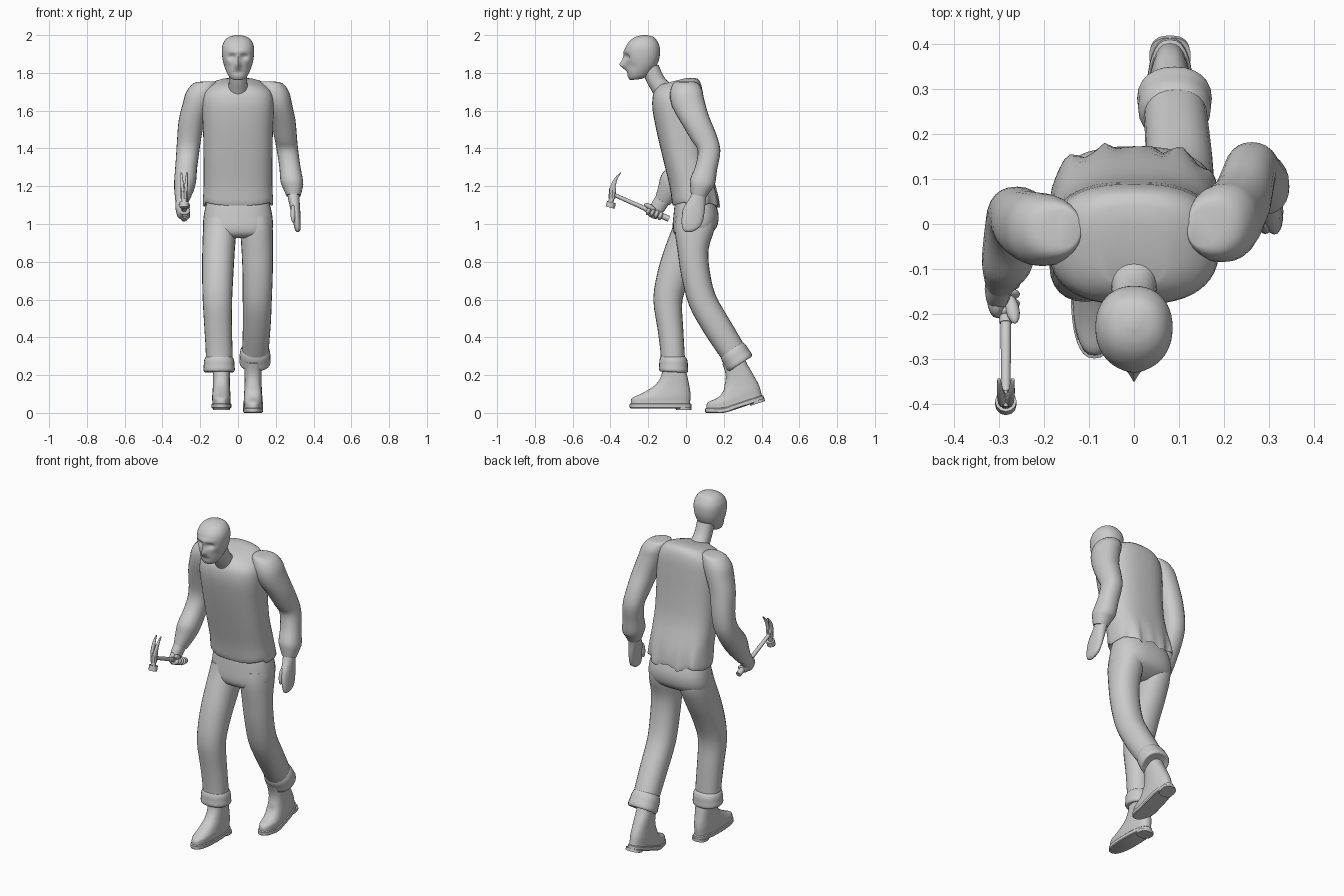
import bpy, bmesh, math
from mathutils import Vector


def finish(name, bm, angle=50):
    bmesh.ops.recalc_face_normals(bm, faces=bm.faces)
    me = bpy.data.meshes.new(name)
    bm.to_mesh(me)
    bm.free()
    for p in me.polygons:
        p.use_smooth = True
    me.set_sharp_from_angle(angle=math.radians(angle))
    ob = bpy.data.objects.new(name, me)
    bpy.context.collection.objects.link(ob)
    return ob


def spline(rings, k):
    """Catmull-Rom interpolation through ring parameters."""
    out = []
    for i in range(len(rings) - 1):
        a, b, c, d = (rings[max(0, min(len(rings) - 1, j))] for j in range(i - 1, i + 3))
        for s in range(k):
            t = s / k
            out.append([q + .5 * t * (r - p + t * (2 * p - 5 * q + 4 * r - w + t * (3 * (q - r) + w - p)))
                        for p, q, r, w in zip(a, b, c, d)])
    return out + [list(rings[-1])]


def loft(name, rings, n=24, k=3, p=2.2, deform=None, angle=50):
    """Rings are (x, y, z, x radius, y radius, slope of z over y)."""
    bm = bmesh.new()
    loops = []
    for x, y, z, rx, ry, sl in spline(rings, k):
        loop = []
        for i in range(n):
            a = 2 * math.pi * i / n
            c, s = math.cos(a), math.sin(a)
            dx = math.copysign(abs(c) ** (2 / p), c) * rx
            dy = math.copysign(abs(s) ** (2 / p), s) * ry
            co = Vector((x + dx, y + dy, z + sl * dy))
            loop.append(bm.verts.new(deform(co) if deform else co))
        loops.append(loop)
    for a, b in zip(loops, loops[1:]):
        for i in range(n):
            bm.faces.new((a[i], a[(i + 1) % n], b[(i + 1) % n], b[i]))
    bm.faces.new(loops[0])
    bm.faces.new(loops[-1])
    return finish(name, bm, angle)


def ball(name, loc, size, rot=(0, 0, 0)):
    bm = bmesh.new()
    bmesh.ops.create_uvsphere(bm, u_segments=16, v_segments=10, radius=1)
    ob = finish(name, bm)
    ob.location, ob.scale, ob.rotation_euler = loc, size, rot
    return ob


def rod(name, a, b, r1, r2, n=12):
    a, b = Vector(a), Vector(b)
    bm = bmesh.new()
    bmesh.ops.create_cone(bm, cap_ends=True, segments=n, radius1=r1, radius2=r2, depth=(b - a).length)
    ob = finish(name, bm, 40)
    ob.location = (a + b) / 2
    ob.rotation_euler = (b - a).to_track_quat('Z', 'Y').to_euler()
    return ob


# Head with sculpted face
FACE = [(-.033, 1.885, .019, .014, .018), (.033, 1.885, .019, .014, .018),
        (0, 1.842, .013, .02, -.03), (0, 1.875, .010, .025, -.012),
        (0, 1.912, .05, .012, -.007), (0, 1.803, .028, .006, .008),
        (-.062, 1.83, .02, .025, .010), (.062, 1.83, .02, .025, .010)]


def face(co):
    if co.y < -.22:
        x, z = co.x, co.z
        fade = min(1, (-.22 - co.y) / .05)
        for cx, cz, sx, sz, d in FACE:
            co.y += fade * d * math.exp(-((x - cx) / sx) ** 2 - ((z - cz) / sz) ** 2)
    return co


loft("head", [(0, -.262, 1.765, .02, .025, .1), (0, -.25, 1.778, .045, .052, .2),
              (0, -.238, 1.82, .067, .078, .15), (0, -.233, 1.86, .079, .088, .05),
              (0, -.231, 1.90, .085, .093, 0), (0, -.229, 1.94, .084, .089, 0),
              (0, -.225, 1.972, .07, .07, 0), (0, -.22, 1.991, .047, .046, 0),
              (0, -.22, 2.0, .012, .012, 0)], n=48, k=5, deform=face, angle=80)
loft("neck", [(0, -.08, 1.68, .065, .07, .6), (0, -.13, 1.72, .052, .045, .6),
              (0, -.165, 1.77, .048, .042, .5), (0, -.19, 1.83, .048, .045, .3)])


# Sweater with folds at the back hem
def folds(co):
    w = max(0, min(1, (1.25 - co.z) / .14))
    if co.y > .03:
        w *= min(1, (co.y - .03) / .08)
        co.y += .012 * w * math.sin(co.x * 75)
        co.z += .012 * w * math.sin(co.x * 45 + 1)
    elif co.y < 0:
        co.z += .02 * w * min(1, abs(co.x) / .18) ** 3
    return co


loft("sweater", [(0, .045, 1.16, .165, .10, 0), (0, .05, 1.11, .172, .112, 0),
                 (0, .05, 1.105, .186, .122, 0), (0, .035, 1.2, .182, .122, 0),
                 (0, -.005, 1.35, .182, .118, 0), (0, -.03, 1.5, .185, .128, 0),
                 (0, -.043, 1.62, .19, .135, .05), (0, -.045, 1.70, .178, .13, .15),
                 (0, -.05, 1.742, .13, .11, .25), (0, -.07, 1.755, .07, .07, .25)],
     n=48, p=2.6, deform=folds, angle=70)

# Sleeves: the left hangs back, the right is bent forward to hold the hammer
loft("left_sleeve", [(.15, -.01, 1.755, .03, .04, 0), (.175, -.005, 1.745, .06, .065, .05),
                     (.195, 0, 1.70, .075, .085, .15), (.212, .012, 1.64, .073, .083, .3),
                     (.238, .05, 1.55, .066, .07, .35), (.252, .095, 1.46, .06, .063, .35),
                     (.262, .122, 1.39, .057, .06, 0), (.275, .108, 1.3, .056, .057, -.2),
                     (.285, .088, 1.225, .06, .065, -.25), (.29, .076, 1.19, .052, .054, -.25),
                     (.294, .066, 1.15, .038, .04, -.25)])
loft("right_sleeve", [(-.15, -.01, 1.755, .03, .04, 0), (-.175, -.012, 1.745, .06, .06, 0),
                      (-.197, -.014, 1.70, .077, .078, .05), (-.217, -.01, 1.64, .075, .08, .1),
                      (-.245, .002, 1.55, .069, .072, .1), (-.26, .018, 1.44, .063, .065, 0),
                      (-.268, .012, 1.36, .06, .063, -.3), (-.275, -.022, 1.29, .058, .06, -.5),
                      (-.28, -.07, 1.225, .058, .06, -.6), (-.287, -.095, 1.175, .05, .05, -.6),
                      (-.297, -.125, 1.12, .034, .037, -.6)])

# Relaxed left hand
loft("left_hand", [(.29, .08, 1.19, .035, .035, -.2), (.296, .062, 1.13, .03, .042, -.2),
                   (.303, .045, 1.08, .026, .054, -.2), (.31, .034, 1.03, .021, .056, -.2),
                   (.314, .026, .99, .018, .048, -.1), (.316, .018, .967, .013, .032, 0),
                   (.316, .015, .957, .004, .012, 0)], n=20)
ball("left_thumb", (.292, -.005, 1.055), (.014, .016, .048), (-.15, 0, 0))

# Right fist around the handle
TILT = math.atan2(.135, -.31)
loft("right_wrist", [(-.294, -.11, 1.15, .032, .035, -.6), (-.302, -.145, 1.095, .03, .034, -.6),
                     (-.303, -.165, 1.06, .024, .03, -.5)], n=16)
ball("right_palm", (-.305, -.165, 1.068), (.022, .045, .04), (-.4, 0, 0))
for i in range(4):
    ball("right_finger", (-.283, -.135 - .021 * i, 1.043 + .009 * i), (.03, .012, .024), (-.4, 0, 0))
ball("right_thumb", (-.27, -.19, 1.09), (.015, .036, .014), (-.5, 0, .2))

# Claw hammer
HX = -.285
rod("hammer_grip", (HX, -.09, 1.027), (HX, -.22, 1.083), .016, .014)
rod("hammer_handle", (HX, -.21, 1.079), (HX, -.40, 1.163), .012, .010)
rod("hammer_eye", (HX, -.392, 1.135), (HX, -.388, 1.19), .019, .018, 8)
rod("hammer_neck", (HX, -.40, 1.105), (HX, -.392, 1.14), .014, .014)
rod("hammer_face", (HX, -.402, 1.087), (HX, -.394, 1.115), .024, .024)
for s in (-1, 1):
    loft("hammer_claw", [(HX + s * .007, -.388, 1.17, .010, .019, 0), (HX + s * .010, -.386, 1.2, .009, .014, 0),
                         (HX + s * .013, -.371, 1.24, .007, .010, 0), (HX + s * .015, -.346, 1.272, .004, .003, 0)],
         n=10, p=3)

# Trousers
loft("trouser_hips", [(0, .045, 1.15, .15, .095, 0), (0, .05, 1.1, .17, .11, 0),
                      (0, .053, 1.04, .182, .12, 0), (0, .045, .98, .184, .116, 0),
                      (0, .03, .945, .165, .09, 0), (0, .025, .925, .09, .055, 0)], n=36, p=2.5)
loft("right_trouser_leg", [(-.096, .045, 1.04, .08, .10, 0), (-.097, .035, .97, .088, .107, -.1),
                           (-.103, -.01, .86, .086, .10, -.2), (-.107, -.06, .74, .083, .088, -.2),
                           (-.109, -.096, .6, .078, .077, -.05), (-.105, -.083, .45, .073, .068, .05),
                           (-.1, -.072, .33, .071, .064, 0), (-.1, -.068, .25, .07, .064, 0)])
loft("left_trouser_leg", [(.096, .05, 1.04, .08, .105, 0), (.098, .045, .97, .086, .105, 0),
                          (.102, .038, .86, .083, .082, .1), (.104, .05, .74, .08, .075, .2),
                          (.102, .085, .6, .077, .07, .4), (.1, .15, .48, .074, .068, .5),
                          (.094, .225, .36, .071, .062, .6), (.09, .262, .3, .07, .056, .65)])


# Rolled trouser cuffs
def cuff(name, x, y, z, lean, ry, slope):
    prof = [(.055, .78), (.045, .97), (.025, 1.08), (0, 1.1), (-.022, 1.12), (-.034, 1.02), (-.03, .8)]
    loft(name, [(x, y - lean * dz, z + dz, .074 * f, ry * f, slope) for dz, f in prof])


cuff("right_cuff", -.1, -.066, .25, 0, .069, -.05)
cuff("left_cuff", .09, .268, .293, .6, .059, .65)

# Boots: the front one is flat, the rear one has its heel raised
BOOT = [(.04, -.135, .048, .156), (.06, -.135, .048, .157), (.08, -.13, .049, .154), (.10, -.108, .048, .132),
        (.125, -.087, .046, .108), (.15, -.072, .045, .088), (.19, -.063, .045, .071),
        (.23, -.063, .046, .062), (.275, -.066, .046, .06)]
SOLE = [(.024, -.135, .049, .158), (.028, -.135, .053, .163), (.046, -.135, .053, .164), (.05, -.135, .049, .158)]
HEEL = [(.016, -.012, .044, .041), (.032, -.014, .046, .043)]


def stride(co):
    """Toes stay flat while everything behind the ball lifts."""
    a = math.radians(18) * max(0, min(1, (co.y + .24) / .09))
    y, z = co.y + .2, co.z - .02
    return Vector((co.x, .2 + y * math.cos(a) - z * math.sin(a),
                   .006 + y * math.sin(a) + z * math.cos(a) - .01))


for side, x, fn in (("right", -.088, None), ("left", .08, stride)):
    for part, prof, k in (("boot", BOOT, 3), ("boot_sole", SOLE, 1), ("boot_heel", HEEL, 1)):
        loft(side + "_" + part, [(x, y, z, rx, ry, 0) for z, y, rx, ry in prof],
             n=32, k=k, p=2.5, deform=fn, angle=40)
